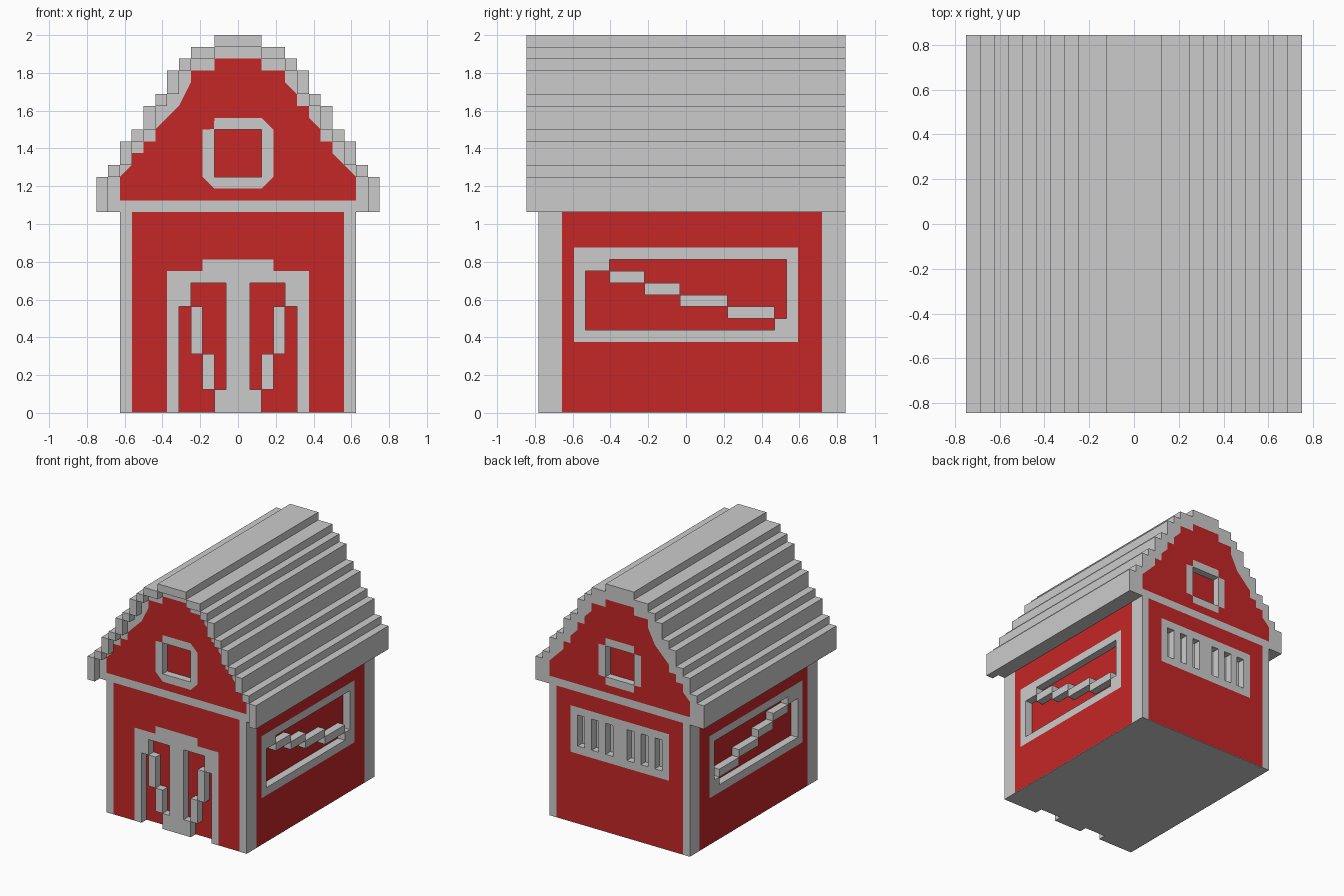
import bpy, bmesh
from mathutils import Matrix

if "Cube" in bpy.data.objects:
    bpy.data.objects.remove(bpy.data.objects["Cube"])

V = 1 / 16          # one block of the model
Z0 = 0.06           # top of the thin floor, in blocks

red = bpy.data.materials.new("barn_red")
red.diffuse_color = (0.56, 0.02, 0.02, 1)
red.use_nodes = True
red.node_tree.nodes["Principled BSDF"].inputs["Base Color"].default_value = red.diffuse_color

PLANES = {
    "xz": Matrix(((1, 0, 0, 0), (0, 0, -1, 0), (0, 1, 0, 0), (0, 0, 0, 1))),
    "yz": Matrix(((0, 0, 1, 0), (1, 0, 0, 0), (0, 1, 0, 0), (0, 0, 0, 1))),
    "xy": Matrix.Identity(4),
}


def slab(name, plane, outlines, a, b, mat=None):
    """Extrude outlines (first is outer, rest are holes) from depth a to b."""
    cu = bpy.data.curves.new(name, "CURVE")
    cu.dimensions = "2D"
    cu.fill_mode = "BOTH"
    cu.extrude = abs(b - a) / 2
    for pts in outlines:
        sp = cu.splines.new("POLY")
        sp.points.add(len(pts) - 1)
        for p, (u, v) in zip(sp.points, pts):
            p.co = (u, v, 0, 1)
        sp.use_cyclic_u = True
    tmp = bpy.data.objects.new(name + "_curve", cu)
    bpy.context.collection.objects.link(tmp)
    bpy.context.view_layer.update()
    dg = bpy.context.evaluated_depsgraph_get()
    me = bpy.data.meshes.new_from_object(tmp.evaluated_get(dg))
    bpy.data.objects.remove(tmp)
    w = (a + b) / 2 * (-1 if plane == "xz" else 1)
    me.transform(Matrix.Scale(V, 4) @ PLANES[plane] @ Matrix.Translation((0, 0, w)))
    bm = bmesh.new()
    bm.from_mesh(me)
    bmesh.ops.remove_doubles(bm, verts=bm.verts, dist=1e-5)
    bmesh.ops.recalc_face_normals(bm, faces=bm.faces)
    for f in bm.faces:
        f.smooth = False
        f.material_index = 0
    bm.to_mesh(me)
    bm.free()
    me.materials.clear()
    if mat:
        me.materials.append(mat)
    me.name = name
    ob = bpy.data.objects.new(name, me)
    bpy.context.collection.objects.link(ob)
    return ob


def rect(u0, u1, v0, v1):
    return [(u0, v0), (u1, v0), (u1, v1), (u0, v1)]


def sym(half):
    """Close a right-hand half profile with its mirror image."""
    return half + [(-u, v) for u, v in reversed(half)]


# floor with notches under the door panels
slab("floor", "xy", [sym([(2, -12.5), (2, -11.5), (5, -11.5), (5, -12.5),
                          (10, -12.5), (10, 13.5)])], 0, Z0)

# inner body, seen at the back of every recess
slab("inner_body", "xz", [rect(-9, 9, Z0, 17)], -11.5, 12.5, red)

# corner posts
for side, s in (("right", 1), ("left", -1)):
    slab("front_post_" + side, "yz", [rect(-12.5, -10.5, Z0, 17)], 9 * s, 10 * s)
    slab("back_post_" + side, "yz", [rect(11.5, 13.5, Z0, 17)], 9 * s, 10 * s)

# front wall and double door
door_outer = [(6, Z0), (6, 12), (3, 12), (3, 13)]
slab("front_wall", "xz", [sym([(9, 17), (9, Z0)] + door_outer)][:1], -12.5, -11.5, red)
slab("door_frame", "xz",
     [sym([(2, Z0), (2, 2), (1, 2), (1, 11), (4, 11), (4, 9), (5, 9), (5, Z0)] + door_outer)],
     -12.5, -11.5)
for side, s in (("right", 1), ("left", -1)):
    slab("door_brace_upper_" + side, "xz", [rect(3 * s, 4 * s, 5, 9)], -12.5, -11.5)
    slab("door_brace_lower_" + side, "xz", [rect(2 * s, 3 * s, 2, 5)], -12.5, -11.5)

# side walls with a stepped brace across each window
frame = rect(-9.5, 9.5, 6, 14)
opening = [(-8.5, 7), (7.5, 7), (7.5, 8), (8.5, 8), (8.5, 13), (-6.5, 13), (-6.5, 12), (-8.5, 12)]
brace = [(-6.5, -3.5, 11), (-3.5, -0.5, 10), (-0.5, 3.5, 9), (3.5, 7.5, 8)]
for side, s in (("right", 1), ("left", -1)):
    a, b = 9 * s, 10 * s
    slab("side_wall_" + side, "yz", [rect(-10.5, 11.5, Z0, 17), frame], a, b, red)
    slab("side_window_frame_" + side, "yz", [frame, opening], a, b)
    for i, (y0, y1, z) in enumerate(brace):
        slab(f"side_window_brace_{side}_{i}", "yz", [rect(y0, y1, z, z + 1)], a, b)

# back wall with six slots
vent = rect(-7, 7, 9, 15)
slots = [rect(x, x + 1, 10, 14) for x in (-6, -4, -2, 1, 3, 5)]
slab("back_wall", "xz", [rect(-9, 9, Z0, 17), vent], 12.5, 13.5, red)
slab("back_vent_frame", "xz", [vent] + slots, 12.5, 13.5)
slab("back_vent_panel", "xz", [rect(-6.5, 6.5, 9.5, 14.5)], 12.4, 12.55)

# stepped roof: (outer x, top z) of each step
steps = [(12, 20), (11, 21), (10, 23), (9, 24), (8, 26), (7, 27), (6, 29), (5, 30), (4, 31), (2, 32)]
half, low = [], 17
for x, top in steps:
    half += [(x, low), (x, top)]
    low = top
roof = sym(half)
slab("roof", "xz", [roof], -11.5, 12.5)

# front overhang of the roof shell
low = 17
for i, (x, top) in enumerate(steps):
    if i == len(steps) - 1:
        slab("roof_overhang_ridge", "xz", [rect(-x, x, low, top)], -13.5, -12.5)
    else:
        nx = steps[i + 1][0]
        for side, s in (("right", 1), ("left", -1)):
            slab(f"roof_overhang_{side}_{i}", "xz",
                 [rect(nx * s, x * s, low, top)], -13.5, -12.5)
    low = top

# gables: grey trim and beam, red infill, attic window
gable = [(-10, 18), (-10, 20), (-9, 21), (-9, 22), (-8, 22), (-8, 23), (-7, 23), (-7, 24),
         (-5, 26), (-4, 28), (-4, 29), (-2, 29), (-2, 30), (2, 30), (2, 29), (4, 29), (4, 28),
         (5, 27), (5, 26), (6, 26), (6, 25), (7, 24), (7, 23), (8, 23), (8, 22), (10, 20), (10, 18)]
e = 0.04
front_frame = [(-2, 19), (2, 19), (3, 20), (3, 24), (2, 25), (-2, 25), (-2 - e, 24 + e), (-3, 24), (-3, 20)]
back_frame = sym([(2, 19), (2 + e, 20 - e), (3, 20), (3, 24), (2 + e, 24 + e), (2, 25)])
for end, outline, a, b, p in (("front", front_frame, -12.5, -11.5, -11.5),
                              ("back", back_frame, 12.5, 13.5, 12.5)):
    slab(end + "_gable_trim", "xz", [roof, gable], a, b)
    slab(end + "_gable", "xz", [gable, outline], a, b, red)
    slab(end + "_attic_frame", "xz", [outline, rect(-2, 2, 20, 24)], a, b)
    slab(end + "_attic_panel", "xz", [rect(-2.2, 2.2, 19.8, 24.2)], p - 0.06, p + 0.06, red)
